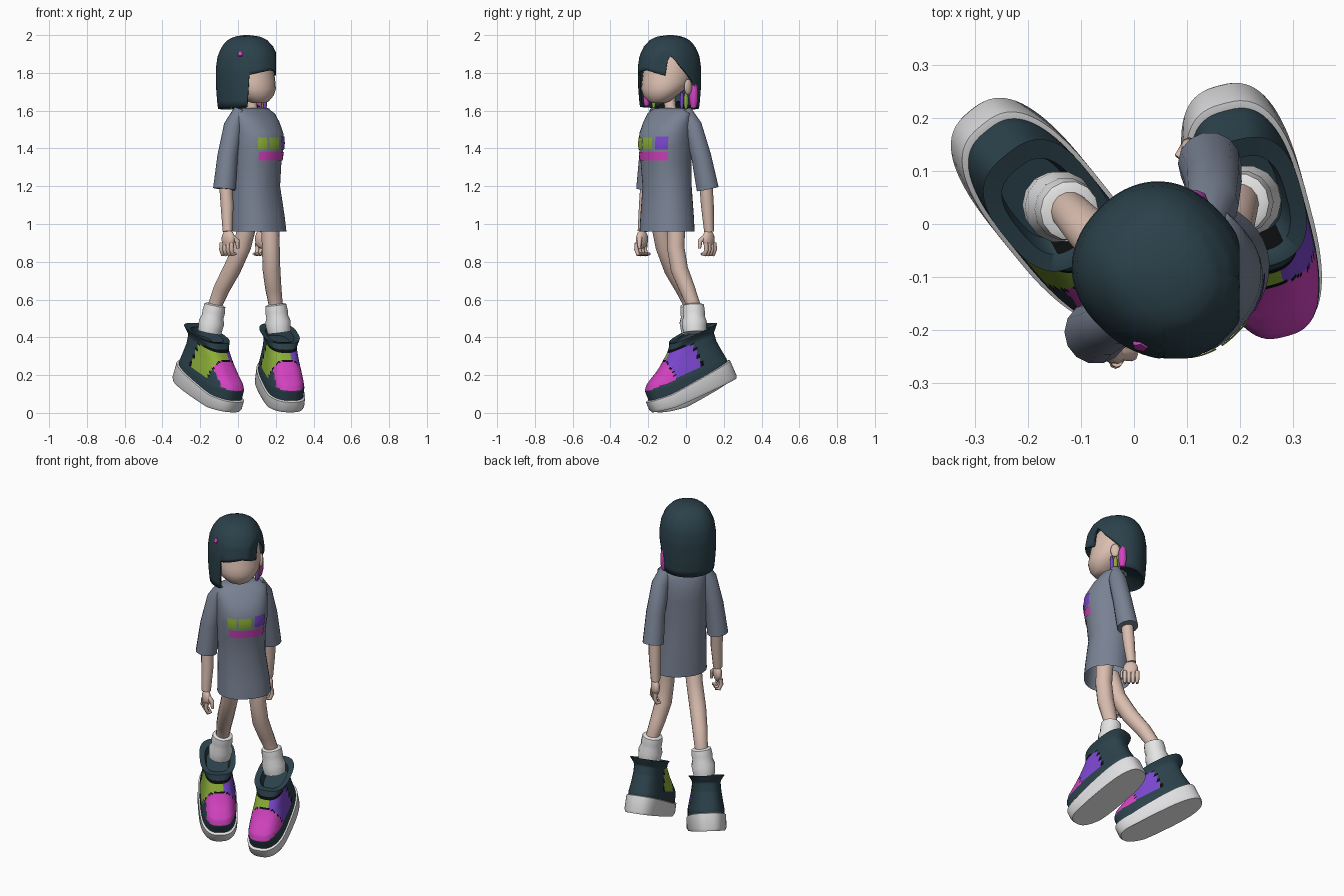
import bpy, bmesh, math
from mathutils import Vector, Matrix

if "Cube" in bpy.data.objects:
    bpy.data.objects.remove(bpy.data.objects["Cube"])


def material(name, rgb):
    m = bpy.data.materials.new(name)
    m.diffuse_color = tuple((c / 255) ** 2.2 for c in rgb) + (1,)
    m.use_nodes = True
    m.node_tree.nodes["Principled BSDF"].inputs["Base Color"].default_value = m.diffuse_color
    return m


DARK = material("dark teal", (47, 67, 76))
SKIN = material("skin", (217, 188, 174))
GRAY = material("shirt gray", (120, 129, 146))
GREEN = material("lime green", (138, 172, 58))
PINK = material("magenta", (208, 68, 190))
PURPLE = material("purple", (122, 72, 205))
WHITE = material("sock white", (228, 228, 228))
SOLE = material("sole light gray", (222, 222, 224))
BLACK = material("black", (18, 20, 22))


def finish(name, bm, mats, angle=50):
    bmesh.ops.recalc_face_normals(bm, faces=bm.faces)
    me = bpy.data.meshes.new(name)
    bm.to_mesh(me)
    bm.free()
    ob = bpy.data.objects.new(name, me)
    bpy.context.collection.objects.link(ob)
    for m in mats:
        me.materials.append(m)
    bpy.ops.object.select_all(action='DESELECT')
    ob.select_set(True)
    bpy.context.view_layer.objects.active = ob
    bpy.ops.object.shade_smooth_by_angle(angle=math.radians(angle))
    return ob


def loft(rings, closed=True, caps=(True, True)):
    """Skin a list of equal-length point rings."""
    bm = bmesh.new()
    vs = [[bm.verts.new(p) for p in r] for r in rings]
    n = len(vs[0])
    for a, b in zip(vs, vs[1:]):
        for i in range(n if closed else n - 1):
            j = (i + 1) % n
            bm.faces.new((a[i], a[j], b[j], b[i]))
    if caps[0]:
        bm.faces.new(vs[0])
    if caps[1]:
        bm.faces.new(vs[-1])
    return bm


def tube(name, pts, radii, mat, n=12):
    pts = [Vector(p) for p in pts]
    rings = []
    for i, p in enumerate(pts):
        d = (pts[min(i + 1, len(pts) - 1)] - pts[max(i - 1, 0)]).normalized()
        q = Vector((0, 0, -1)).rotation_difference(d)
        rings.append([p + q @ Vector((radii[i] * math.cos(t), radii[i] * math.sin(t), 0))
                      for t in (2 * math.pi * k / n for k in range(n))])
    return finish(name, loft(rings), [mat])


def ellipsoid(name, mat, mtx):
    bm = bmesh.new()
    bmesh.ops.create_uvsphere(bm, u_segments=14, v_segments=8, radius=1, matrix=mtx)
    return finish(name, bm, [mat])


def interp(table, z):
    """Linear lookup in rows sorted by rising first value."""
    if z <= table[0][0]:
        return table[0][1:]
    for a, b in zip(table, table[1:]):
        if z <= b[0]:
            t = (z - a[0]) / (b[0] - a[0])
            return [p + (q - p) * t for p, q in zip(a[1:], b[1:])]
    return table[-1][1:]


def spow(v, e):
    return math.copysign(abs(v) ** e, v)


def body_point(cx, cy, a, b, deg, z, yaw, e=1.0):
    """Point on a turned oval; deg 0 = forward, 90 = the figure's left."""
    t = math.radians(deg)
    p = Vector((a * spow(math.sin(t), e), -b * spow(math.cos(t), e), z))
    return Matrix.Translation((cx, cy, 0)) @ Matrix.Rotation(math.radians(yaw), 4, 'Z') @ p


# Shirt: z, centre x, centre y, half width, half depth
SHIRT = [(.96, .112, -.10, .15, .13), (1.04, .107, -.10, .145, .127), (1.2, .094, -.10, .132, .118),
         (1.32, .096, -.105, .134, .125), (1.42, .102, -.108, .142, .133), (1.48, .1, -.105, .143, .13),
         (1.54, .09, -.095, .145, .105), (1.585, .08, -.085, .143, .075), (1.61, .075, -.082, .11, .052),
         (1.615, .075, -.082, .05, .04)]


def shirt(deg, z, off=0):
    cx, cy, a, b = interp(SHIRT, z)
    return body_point(cx, cy, a + off, b + off, deg, z, 47, .9)


finish("shirt", loft([[shirt(k * 10, r[0]) for k in range(36)] for r in SHIRT], caps=(False, True)), [GRAY])

# Printed colour blocks on the chest
for name, a0, a1, z0, z1, m in (("chest_block_right", -43, -21, 1.395, 1.457, GREEN),
                                ("chest_block_middle", -16, 8, 1.395, 1.457, GREEN),
                                ("chest_block_left", 16, 46, 1.395, 1.462, PURPLE),
                                ("chest_bar", -40, 46, 1.335, 1.382, PINK)):
    finish(name, loft([[shirt(a0 + (a1 - a0) * k / 8, z0 + (z1 - z0) * j / 4, .004) for k in range(9)]
                       for j in range(5)], closed=False, caps=(False, False)), [m])

# Arms with sleeves and curled hands
ARMS = {"right": ([(.01, -.155, 1.6), (-.025, -.178, 1.52), (-.055, -.195, 1.36), (-.072, -.205, 1.185)],
                  [(-.07, -.2, 1.3), (-.058, -.215, 1.1), (-.055, -.23, .96)]),
        "left": ([(.135, -.005, 1.6), (.148, .035, 1.52), (.15, .08, 1.36), (.143, .115, 1.185)],
                 [(.145, .1, 1.3), (.133, .113, 1.1), (.122, .122, .96)])}
for side, (sleeve, fore) in ARMS.items():
    tube(side + "_sleeve", sleeve, [.035, .05, .054, .06], GRAY, 14)
    tube(side + "_forearm", fore, [.036, .034, .026], SKIN)
    base = Matrix.Translation(fore[-1]) @ Matrix.Rotation(math.radians(50), 4, 'Z')
    ellipsoid(side + "_palm", SKIN, base @ Matrix.Translation((0, -.004, -.04)) @ Matrix.Diagonal((.024, .042, .05, 1)))
    s = 1 if side == "left" else -1
    for k in range(4):
        y = -.036 + k * .023
        tube(f"{side}_finger_{k + 1}", [base @ Vector(p) for p in
             ((s * .008, y, -.06), (s * .012, y, -.095), (0, y, -.122), (-s * .022, y, -.118))],
             [.012, .012, .011, .007], SKIN, 8)
    tube(side + "_thumb", [base @ Vector(p) for p in ((0, -.02, -.02), (-s * .02, -.05, -.05), (-s * .022, -.052, -.09))],
         [.014, .013, .008], SKIN, 8)

# Legs and socks
LEGS = {"right": [(.055, -.14, 1.02), (.022, -.115, .88), (-.032, -.07, .76), (-.085, -.015, .66),
                  (-.122, .025, .57), (-.146, .035, .45)],
        "left": [(.17, -.05, 1.02), (.174, -.055, .88), (.177, -.035, .76), (.187, .005, .66),
                 (.2, .04, .57), (.215, .045, .45)]}
for side, path in LEGS.items():
    tube(side + "_leg", path, [.05, .047, .047, .043, .037, .036], SKIN, 14)
    a, b = Vector(path[4]), Vector(path[5])
    tube(side + "_sock", [a + (b - a) * t for t in (-.05, 0, .3, .5, .75, 1.2)],
         [.044, .056, .06, .058, .068, .062], WHITE, 14)


# Shoes, built flat and then tipped onto the toes
def shoe_ring(f0, f1, w, u, slope=0, n=72):
    ring = []
    for k in range(n):
        t = 2 * math.pi * k / n
        f = (f0 + f1) / 2 + (f1 - f0) / 2 * spow(math.cos(t), .72)
        x = w * spow(math.sin(t), .72)
        lift = .02 * max(0, (f - .38) / .12)
        ring.append(Vector((x, -f, u - slope * f + lift)))
    return ring


# Upper: height, heel, toe, half width
UPPER = [(.05, .008, .48, .1), (.12, .008, .478, .1), (.15, .012, .457, .095), (.18, .016, .415, .09),
         (.22, .02, .352, .083), (.27, .015, .285, .078), (.285, .0, .27, .083), (.31, -.02, .25, .1)]
SHOES = {"right": ((-.31, .215, .185), 39), "left": ((.16, .262, .185), 15)}
for side, (heel, yaw) in SHOES.items():
    mtx = (Matrix.Translation(heel) @ Matrix.Rotation(math.radians(yaw), 4, 'Z')
           @ Matrix.Rotation(math.radians(24), 4, 'X'))
    sole = loft([shoe_ring(.0, .488, .1, 0), shoe_ring(-.006, .496, .108, .015),
                 shoe_ring(-.006, .496, .108, .1, .08), shoe_ring(.006, .485, .1, .104, .08)])
    sole.transform(mtx)
    finish(side + "_sole", sole, [SOLE], 40)
    levels = [.05 + .0065 * k for k in range(41)]
    up = loft([shoe_ring(*interp(UPPER, u), u) for u in levels]
              + [shoe_ring(.02, .22, .07, .305), shoe_ring(.03, .2, .06, .26)])
    for fc in up.faces:                     # coloured toe cap and instep panels
        c = fc.calc_center_median()
        f, u = -c.y, c.z
        if len(fc.verts) > 4:
            continue
        if .27 < u < .285 and f > .2:
            fc.material_index = 4
        elif f > .325 and u > .137 and c.x > -.075:
            fc.material_index = 1
        elif .165 < f < .318 and .14 < u <= .27:
            fc.material_index = 3 if c.x > .02 else 2
        elif .155 < f <= .325 and .14 < u <= .27:
            fc.material_index = 4
    up.transform(mtx)
    finish(side + "_shoe_upper", up, [DARK, PINK, GREEN, PURPLE, BLACK], 60)

# Neck and head
tube("neck", [(.078, -.08, 1.57), (.07, -.085, 1.64), (.06, -.085, 1.72)], [.036, .031, .034], SKIN)
HX, HY = .046, -.083
FACE = [(1.64, .03, .035, .09), (1.65, .06, .055, .085), (1.68, .095, .085, .075), (1.715, .12, .116, .052),
        (1.75, .131, .138, .025), (1.8, .134, .143, .01), (1.87, .126, .135, .0), (1.93, .09, .1, 0)]
D = math.sqrt(.5)
finish("face", loft([[body_point(HX + o * D, HY - o * D, a, b, k * 15, z, 45) for k in range(24)]
                     for z, a, b, o in FACE]), [SKIN], 80)
for side, deg in (("left", 88), ("right", -88)):
    p = body_point(HX, HY, .138, .138, deg, 1.725, 45)
    ellipsoid(side + "_ear", SKIN, Matrix.Translation(p) @ Matrix.Rotation(math.radians(45), 4, 'Z')
              @ Matrix.Diagonal((.014, .026, .042, 1)))

# Bobbed hair: each column runs from the crown to its own lower edge
HAIR = [(1.6, .146), (1.65, .152), (1.72, .157), (1.82, .159), (1.89, .149), (1.94, .128),
        (1.975, .098), (1.992, .065), (2.0, .015)]
EDGE = [(-180, 1.605), (-48, 1.62), (-45, 1.79), (0, 1.815), (41, 1.785), (45, 1.89), (54, 1.88), (84, 1.785),
        (98, 1.74), (104, 1.66), (108, 1.615), (180, 1.605)]


def hair(deg, z, off=0):
    r = interp(HAIR, z)[0] + off
    b = r * (1.08 + .08 * math.cos(math.radians(deg)))
    p = body_point(HX, HY, r * .99, b, deg, z, 45, .93)
    p.x, p.y = min(p.x, .2), max(p.y, -.255)      # squared-off fringe
    return p


cols = [-180 + 4 * k for k in range(90)]
rows = []
for j in range(17):
    s = (j / 16) ** 1.5
    rows.append([hair(d, 2.0 + (interp(EDGE, d)[0] - 2.0) * s) for d in cols])
ob = finish("hair", loft(rows, caps=(True, False)), [DARK], 50)
sol = ob.modifiers.new("thickness", 'SOLIDIFY')
sol.thickness, sol.offset = .01, -1
# Dark underside of the bob behind the neck
finish("hair_underside", loft([[body_point(HX, HY, r, r, d, z, 45) for d in range(100, 261, 10)]
                               for r, z in ((.147, 1.612), (.05, 1.65))], closed=False, caps=(False, False)), [DARK])

# Coloured strands beside and behind the ears: angle, distance, half width, top, bottom
for name, deg, r, w, top, low, m in (
        ("left_purple_strand", 77, .115, .011, 1.7, 1.61, PURPLE),
        ("left_green_strand", 88, .122, .012, 1.7, 1.605, GREEN),
        ("left_pink_lock", 105, .143, .024, 1.75, 1.615, PINK),
        ("right_pink_lock", -66, .135, .02, 1.71, 1.625, PINK),
        ("right_green_strand", -88, .12, .011, 1.7, 1.61, GREEN)):
    a, b = (body_point(HX, HY, r, r, deg, z, 45) for z in (top, low))
    tube(name, [a, a.lerp(b, .3), a.lerp(b, .7), b], [w * .5, w, w, w * .6], m, 8)

# Small hair clip
clip = hair(-62, 1.9, .001)
bm = bmesh.new()
out = Vector((clip.x - HX, clip.y - HY, .08))
bmesh.ops.create_cone(bm, cap_ends=True, segments=5, radius1=.017, radius2=.014, depth=.008,
                      matrix=Matrix.Translation(clip) @ out.to_track_quat('Z', 'Y').to_matrix().to_4x4())
finish("hair_clip", bm, [PINK], 30)
